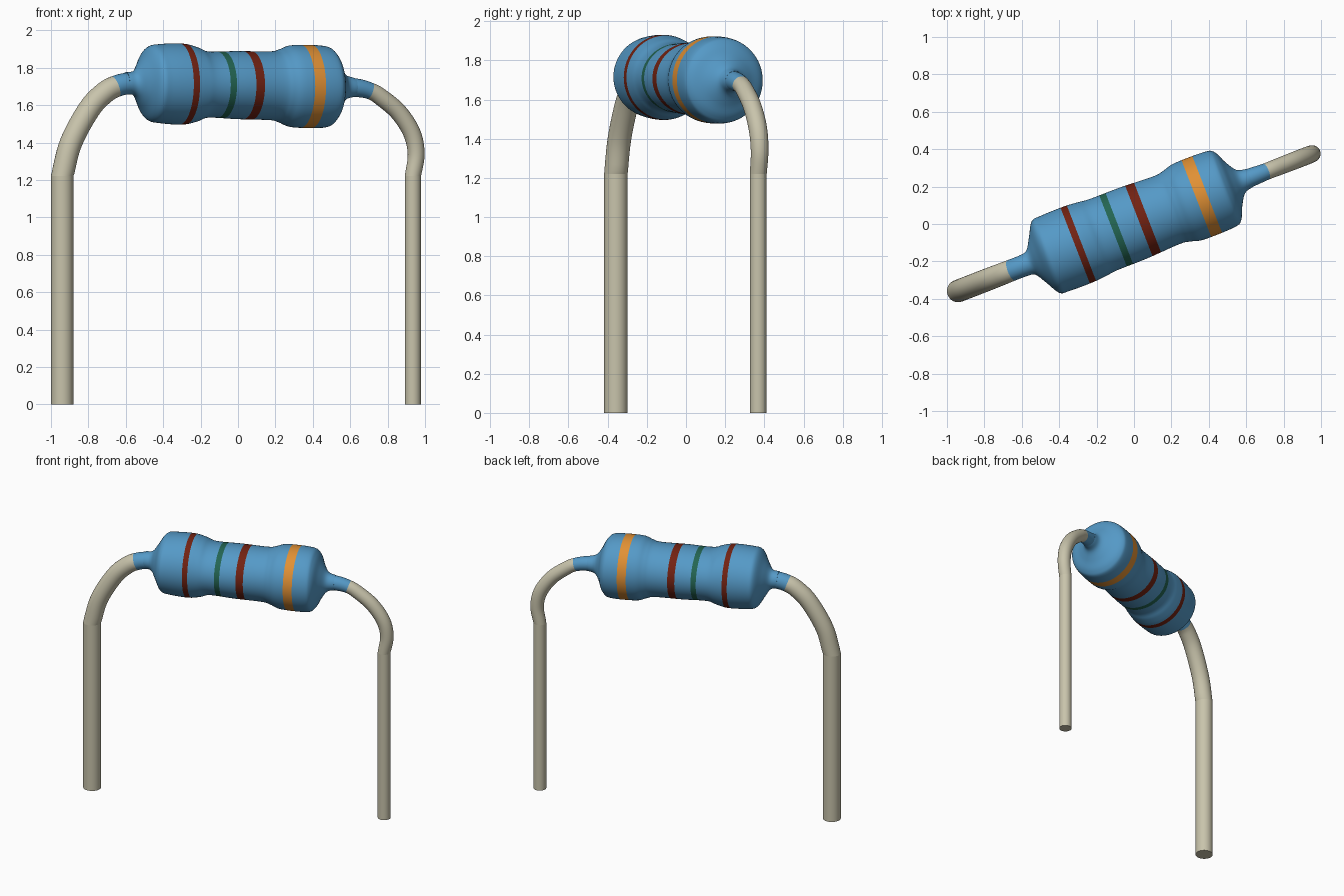
import bpy, bmesh, math
from mathutils import Vector

if "Cube" in bpy.data.objects:
    bpy.data.objects.remove(bpy.data.objects["Cube"])

YAW = math.radians(21.2)
U = Vector((math.cos(YAW), math.sin(YAW), 0))      # along the resistor
V = Vector((-math.sin(YAW), math.cos(YAW), 0))     # across it
Z = Vector((0, 0, 1))
SHIFT = 0.006


def material(name, rgb):
    m = bpy.data.materials.new(name)
    m.diffuse_color = (*rgb, 1)
    m.use_nodes = True
    m.node_tree.nodes["Principled BSDF"].inputs["Base Color"].default_value = m.diffuse_color
    return m


BLUE = material("blue coating", (0.09, 0.32, 0.57))
WIRE = material("tinned wire", (0.58, 0.55, 0.41))
RED = material("dark red band", (0.17, 0.016, 0.006))
GREEN = material("green band", (0.017, 0.13, 0.085))
ORANGE = material("orange band", (0.75, 0.28, 0.035))


def smooth_path(pts, steps):
    """Catmull-Rom through tuples of any length."""
    p = [Vector(q) for q in pts]
    p = [p[0] * 2 - p[1]] + p + [p[-1] * 2 - p[-2]]
    out = []
    for i in range(1, len(p) - 2):
        a, b, c, d = p[i - 1:i + 3]
        for k in range(steps):
            f = k / steps
            out.append(0.5 * (2 * b + (c - a) * f + (2 * a - 5 * b + 4 * c - d) * f * f
                              + (3 * b - a - 3 * c + d) * f ** 3))
    return out + [p[-2]]


def loft(name, rings, sides, mats, rule=lambda t: 0):
    """Rings are (t, z, tangent, radius in plane, radius across)."""
    bm = bmesh.new()
    loops = []
    for t, z, tan, rn, rl in rings:
        n = U * -tan[1] + Z * tan[0]
        c = U * t + V * SHIFT + Z * z
        loops.append([bm.verts.new(c + n * rn * math.cos(2 * math.pi * k / sides)
                                   + V * rl * math.sin(2 * math.pi * k / sides))
                      for k in range(sides)])
    for i, (a, b) in enumerate(zip(loops, loops[1:])):
        mi = rule((rings[i][0] + rings[i + 1][0]) / 2)
        for k in range(sides):
            j = (k + 1) % sides
            bm.faces.new((a[k], a[j], b[j], b[k])).material_index = mi
    bm.faces.new(loops[0]).material_index = rule(rings[0][0])
    bm.faces.new(loops[-1]).material_index = rule(rings[-1][0])
    bmesh.ops.recalc_face_normals(bm, faces=bm.faces)
    me = bpy.data.meshes.new(name)
    bm.to_mesh(me)
    bm.free()
    for m in mats:
        me.materials.append(m)
    ob = bpy.data.objects.new(name, me)
    bpy.context.collection.objects.link(ob)
    bpy.ops.object.select_all(action='DESELECT')
    ob.select_set(True)
    bpy.context.view_layer.objects.active = ob
    bpy.ops.object.shade_smooth_by_angle(angle=math.radians(40))


# Body: dumbbell profile (t, vertical radius, lateral radius)
profile = [(-.64, .058, .058), (-.59, .068, .068), (-.55, .125, .13), (-.505, .195, .205),
           (-.45, .211, .215), (-.32, .217, .217), (-.24, .2, .211), (-.17, .177, .204),
           (0, .182, .203), (.19, .184, .194), (.25, .198, .203), (.32, .22, .219),
           (.49, .219, .217), (.54, .19, .197), (.575, .125, .125), (.615, .068, .066),
           (.67, .05, .05)]
bands = [(-.335, -.299, 1), (-.118, -.082, 2), (.03, .08, 1), (.36, .422, 3)]
samples = smooth_path(profile, 5)
for edge in [e for b in bands for e in b[:2]]:     # exact rings at band edges
    i = next(k for k, s in enumerate(samples) if s[0] > edge)
    a, b = samples[i - 1], samples[i]
    samples.insert(i, a.lerp(b, (edge - a[0]) / (b[0] - a[0])))


def axis_z(t):
    return 1.707 - .018 * t


def band_rule(t):
    return next((m for a, b, m in bands if a < t < b), 0)


loft("resistor_body", [(t, axis_z(t), (1, 0), rv, rl) for t, rv, rl in samples],
     64, [BLUE, RED, GREEN, ORANGE], band_rule)

# Leads: bent wire (t, z, radius), blue where the coating runs onto it, plus a straight leg
LEG_TOP = 1.22
leads = {
    "left": ([(-1.006, LEG_TOP, .06), (-.955, 1.40, .06), (-.85, 1.58, .06), (-.76, 1.668, .059),
              (-.69, 1.703, .058), (-.62, 1.716, .058), (-.5, 1.716, .058)], .705),
    "right": ([(1.005, LEG_TOP, .043), (1.024, 1.337, .045), (1.0, 1.45, .047), (.925, 1.56, .047),
               (.83, 1.637, .046), (.76, 1.676, .045), (.66, 1.695, .05), (.5, 1.698, .05)], .76),
}
for side, (pts, limit) in leads.items():
    path = smooth_path(pts, 6)
    rings = []
    for i, p in enumerate(path):
        d = (path[min(i + 1, len(path) - 1)] - path[max(i - 1, 0)]).to_2d().normalized()
        rings.append((p[0], p[1], (0, 1) if i == 0 else d, p[2], p[2]))
    loft(side + "_wire_bend", rings, 32, [WIRE, BLUE], lambda t: int(abs(t) < limit))
    t, r = pts[0][0], pts[0][2]
    loft(side + "_leg", [(t, 0, (0, 1), r, r), (t, LEG_TOP, (0, 1), r, r)], 32, [WIRE])
